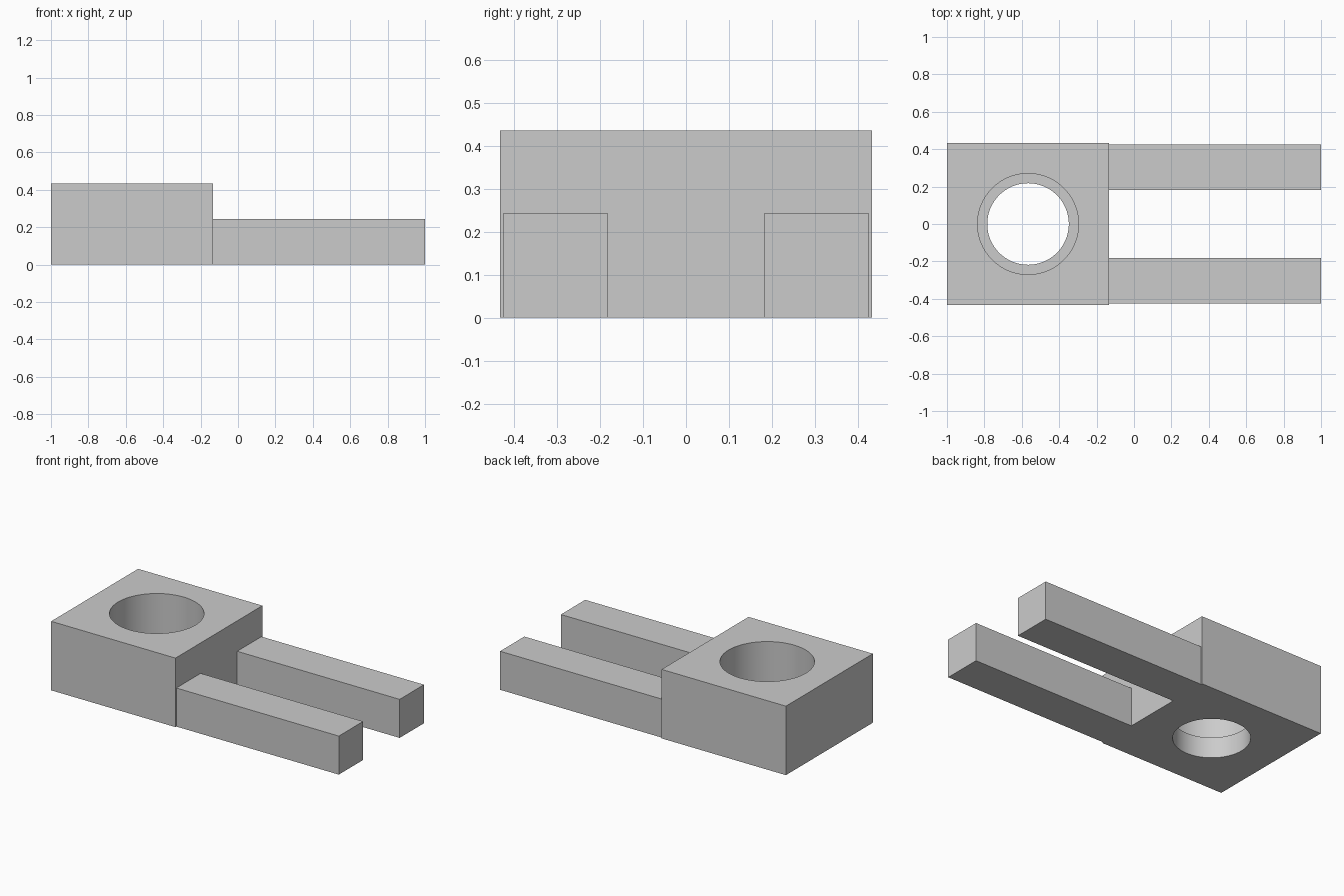
import bpy
import math

if "Cube" in bpy.data.objects:
    bpy.data.objects.remove(bpy.data.objects["Cube"], do_unlink=True)

grey = bpy.data.materials.new("plain grey")
grey.use_nodes = True
grey.diffuse_color = (0.6, 0.6, 0.6, 1)
grey.node_tree.nodes["Principled BSDF"].inputs["Base Color"].default_value = (0.6, 0.6, 0.6, 1)

JOINT_X = -0.133      # where the arms meet the block
HALF_WIDTH = 0.433
HEIGHT = 0.435
BORE_X = (JOINT_X - 1) / 2
LEDGE_Z = 0.13        # ledge inside the stepped bore


def box(name, low, high):
    center = [(a + b) / 2 for a, b in zip(low, high)]
    bpy.ops.mesh.primitive_cube_add(size=1, location=center)
    obj = bpy.context.object
    obj.name = name
    obj.scale = [b - a for a, b in zip(low, high)]
    bpy.ops.object.transform_apply(location=True, rotation=False, scale=True)
    obj.data.materials.append(grey)
    return obj


def drill(target, radius, bottom, top):
    bpy.ops.mesh.primitive_cylinder_add(vertices=96, radius=radius, depth=top - bottom,
                                        location=(BORE_X, 0, (bottom + top) / 2))
    cutter = bpy.context.object
    cutter.name = "bore_cutter"
    cutter.hide_render = True
    cutter.data.materials.append(grey)
    cut = target.modifiers.new("bore", "BOOLEAN")
    cut.operation = "DIFFERENCE"
    cut.solver = "EXACT"
    cut.object = cutter
    bpy.ops.object.select_all(action="DESELECT")
    target.select_set(True)
    bpy.context.view_layer.objects.active = target
    bpy.ops.object.modifier_apply(modifier=cut.name)
    bpy.data.objects.remove(cutter, do_unlink=True)


# Block with a through hole and a wider counterbore from above
block = box("block", (-1, -HALF_WIDTH, 0), (JOINT_X, HALF_WIDTH, HEIGHT))
drill(block, 0.218, -0.1, HEIGHT + 0.1)
drill(block, 0.27, LEDGE_Z, HEIGHT + 0.1)
bpy.ops.object.shade_smooth_by_angle(angle=math.radians(30))

# Two square arms, slightly inset from the block sides
ARM_INNER, ARM_OUTER, ARM_HEIGHT = 0.182, 0.424, 0.243
box("left_side_arm", (JOINT_X, ARM_INNER, 0), (1, ARM_OUTER, ARM_HEIGHT))
box("right_side_arm", (JOINT_X, -ARM_OUTER, 0), (1, -ARM_INNER, ARM_HEIGHT))
